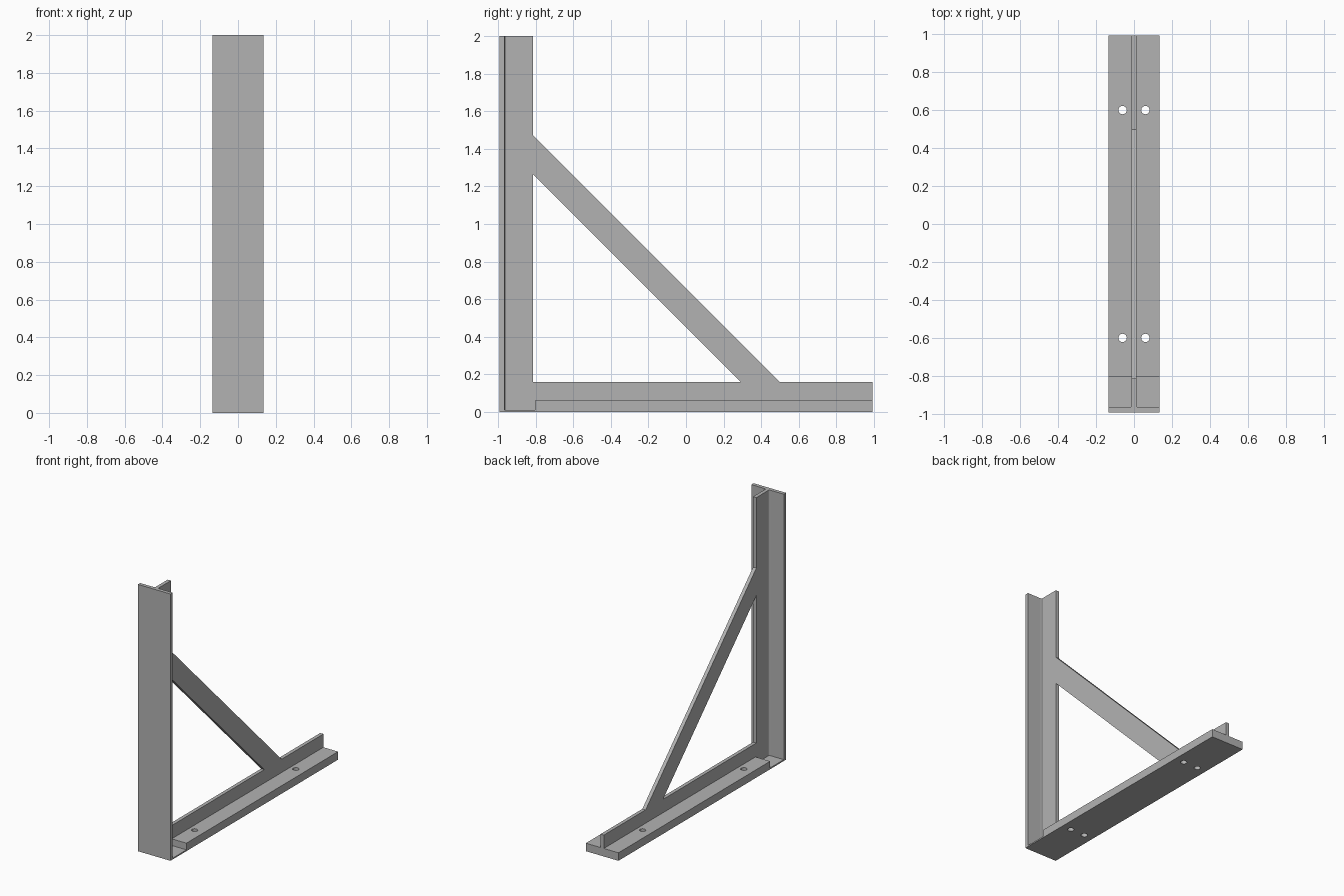
import bpy
import math

cube = bpy.data.objects.get("Cube")
if cube:
    bpy.data.objects.remove(cube, do_unlink=True)

END = 0.993      # half length of the base
HALF_W = 0.135   # half width of the flanges
WEB = 0.0135     # half thickness of the web
POST_IN = -0.966  # inner face of the upright flange

steel = bpy.data.materials.new("grey steel")
steel.use_nodes = True
color = (0.45, 0.45, 0.45, 1)
steel.diffuse_color = color
steel.node_tree.nodes["Principled BSDF"].inputs["Base Color"].default_value = color


def plate(name, outlines, half_depth, location=(0, 0, 0), rotation=(0, 0, 0)):
    """Extrude flat outlines (inner ones become holes) to a solid mesh."""
    curve = bpy.data.curves.new(name, 'CURVE')
    curve.dimensions = '2D'
    curve.fill_mode = 'BOTH'
    curve.extrude = half_depth
    for points in outlines:
        spline = curve.splines.new('POLY')
        spline.points.add(len(points) - 1)
        for p, (x, y) in zip(spline.points, points):
            p.co = (x, y, 0, 1)
        spline.use_cyclic_u = True
    temp = bpy.data.objects.new(name + " outline", curve)
    bpy.context.collection.objects.link(temp)
    graph = bpy.context.evaluated_depsgraph_get()
    mesh = bpy.data.meshes.new_from_object(temp.evaluated_get(graph))
    bpy.data.objects.remove(temp, do_unlink=True)
    for face in mesh.polygons:
        face.use_smooth = False
    mesh.materials.clear()
    mesh.materials.append(steel)
    obj = bpy.data.objects.new(name, mesh)
    obj.location, obj.rotation_euler = location, rotation
    bpy.context.collection.objects.link(obj)
    return obj


def arc(cx, cy, r, start, stop, steps):
    angles = [math.radians(start + (stop - start) * i / steps) for i in range(steps + 1)]
    return [(cx + r * math.cos(a), cy + r * math.sin(a)) for a in angles]


def rectangle(x0, y0, x1, y1):
    return [(x0, y0), (x1, y0), (x1, y1), (x0, y1)]


# Upright flange, with small fillets where it meets the web
R = 0.01
fillet = arc(WEB + R, POST_IN + R, R, 270, 180, 5)
post = [(-HALF_W, -END), (HALF_W, -END), (HALF_W, POST_IN)] + fillet
post += [(-x, y) for x, y in reversed(fillet)] + [(-HALF_W, POST_IN)]
plate("upright_flange", [post], 1, (0, 0, 1))

# Base flange with four bolt holes, and the thin foot plate joining the upright
STEP = -0.804
holes = [arc(x, y, 0.022, 0, 345, 23) for x in (-0.06, 0.06) for y in (-0.6, 0.6)]
plate("base_flange", [rectangle(-HALF_W, STEP, HALF_W, END)] + holes, 0.03, (0, 0, 0.03))
plate("foot_plate", [rectangle(-HALF_W, POST_IN, HALF_W, STEP)], 0.005, (0, 0, 0.005))

# Web: upright rib, base rib and diagonal brace cut from one sheet
EDGE, TOP = -0.814, 0.16
outer = [(POST_IN, 0.005), (STEP, 0.005), (STEP, 0.05), (END, 0.05), (END, TOP),
         (0.498, TOP), (EDGE, 1.472), (EDGE, 2), (POST_IN, 2)]
opening = [(EDGE, TOP), (0.292, TOP), (EDGE, 1.266)]
plate("web_with_brace", [outer, opening], WEB, rotation=(math.pi / 2, 0, math.pi / 2))
